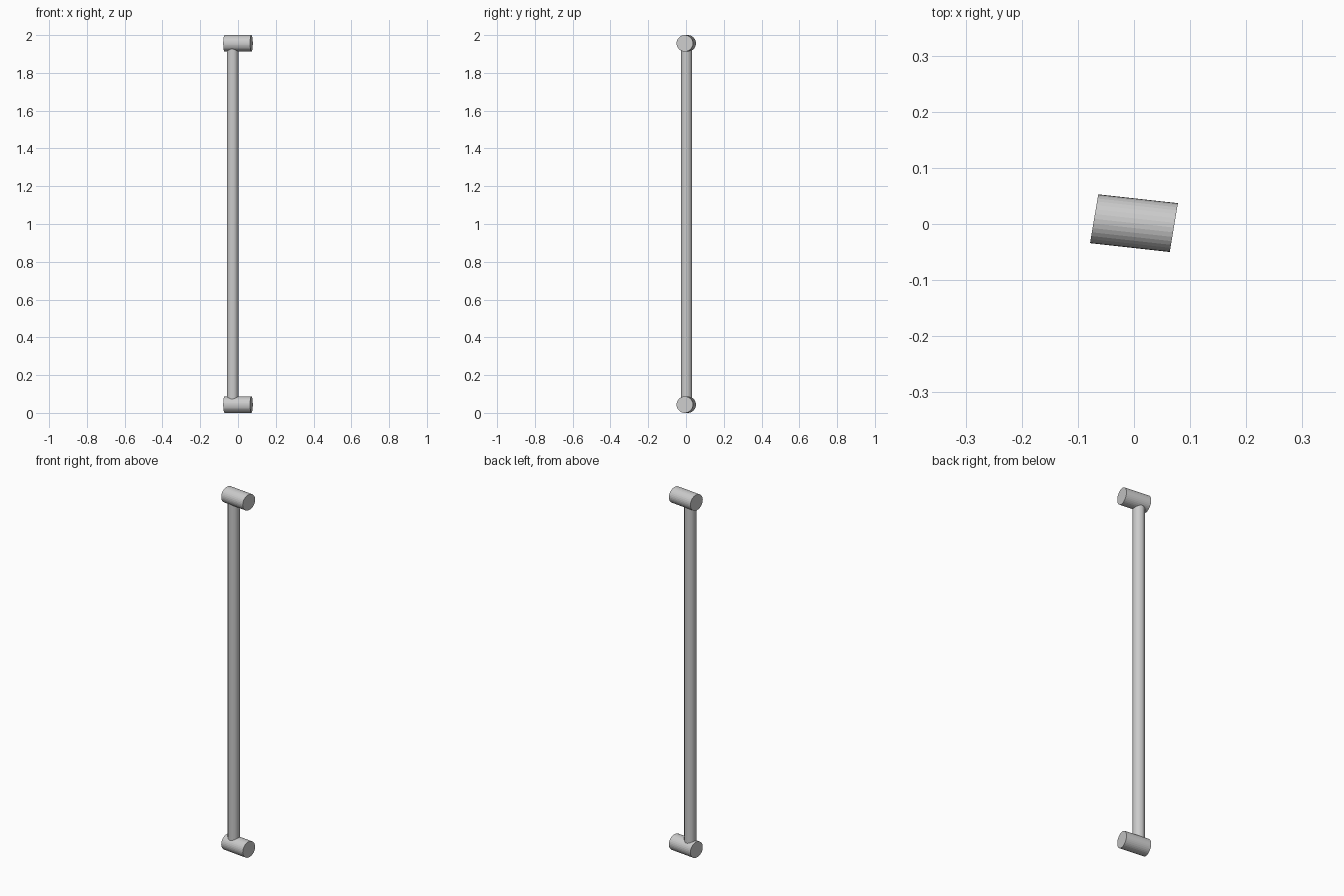
import bpy, bmesh
from mathutils import Matrix, Vector

if "Cube" in bpy.data.objects:
    bpy.data.objects.remove(bpy.data.objects["Cube"])


def cylinder(name, side, up, axis, centre, sides=32):
    """Cylinder spanned by two radius vectors and a full-length axis vector."""
    m = Matrix((side, up, axis)).transposed().to_4x4()
    m.translation = Vector(centre)
    bm = bmesh.new()
    bmesh.ops.create_cone(bm, cap_ends=True, segments=sides,
                          radius1=1, radius2=1, depth=1, matrix=m)
    bmesh.ops.recalc_face_normals(bm, faces=bm.faces)
    mesh = bpy.data.meshes.new(name)
    bm.to_mesh(mesh)
    bm.free()
    obj = bpy.data.objects.new(name, mesh)
    bpy.context.collection.objects.link(obj)
    return obj


# Horizontal pegs at both ends, with slightly slanted end faces
R = 0.0435
for name, z in (("bottom_peg", R), ("top_peg", 2 - R)):
    cylinder(name, (0.0073, R, 0), (0, 0, R), (0.142, -0.0157, 0), (0, 0.0015, z))

# Upright rod, set off-centre along the pegs
r = 0.03
cylinder("rod", (r, 0, 0), (0, r, 0), (0, 0, 2 - 2 * R), (-0.028, 0.003, 1))
